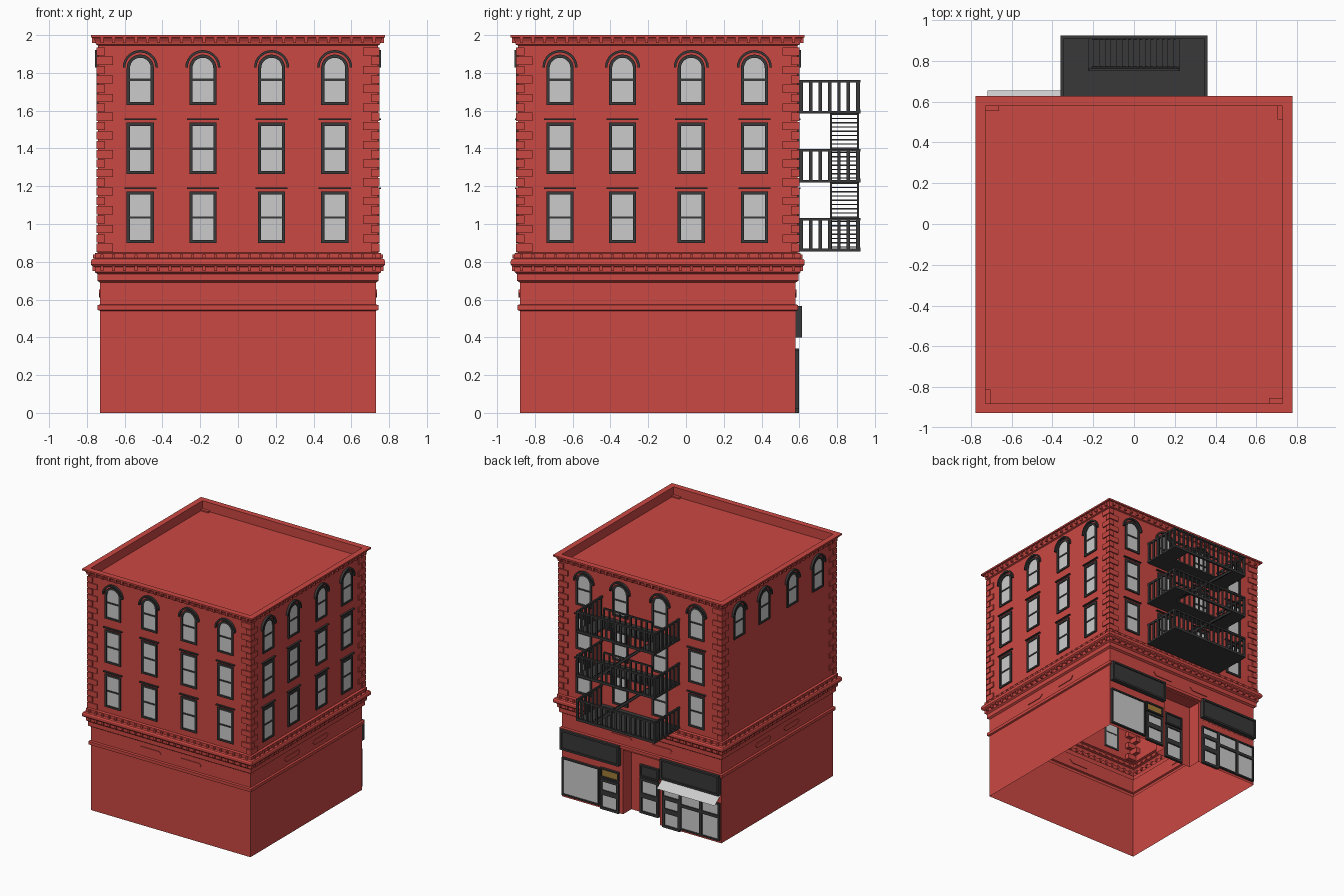
import bpy, bmesh, math
from mathutils import Matrix, Vector

if "Cube" in bpy.data.objects:
    bpy.data.objects.remove(bpy.data.objects["Cube"])

CY = -0.15                      # plan centre of the square building in y
I = Matrix.Identity(4)
# wall space (u along wall, d outward distance from centre, z) to world, sides: front, right, back, left
SIDES = [Matrix.Translation((0, CY, 0)) @ Matrix.Rotation(math.radians(90 * i), 4, 'Z')
         @ Matrix.Diagonal((1, -1, 1, 1)) for i in range(4)]


def material(name, rgb):
    m = bpy.data.materials.new(name)
    m.diffuse_color = (*rgb, 1)
    m.use_nodes = True
    m.node_tree.nodes["Principled BSDF"].inputs["Base Color"].default_value = m.diffuse_color
    return m


RED = material("red_masonry", (0.6, 0.065, 0.055))
DARK = material("dark_metal", (0.04, 0.04, 0.04))
GOLD = material("gold_panel", (0.36, 0.2, 0.04))


def finish(bm, name, mat=None):
    bmesh.ops.recalc_face_normals(bm, faces=bm.faces)
    me = bpy.data.meshes.new(name)
    bm.to_mesh(me)
    bm.free()
    ob = bpy.data.objects.new(name, me)
    bpy.context.collection.objects.link(ob)
    if mat:
        me.materials.append(mat)
    return ob


def prism(bm, outline, d0, d1, M=I):
    """Extrude a (u, z) outline from depth d0 to d1."""
    a = [bm.verts.new(M @ Vector((u, d0, z))) for u, z in outline]
    b = [bm.verts.new(M @ Vector((u, d1, z))) for u, z in outline]
    bm.faces.new(a)
    bm.faces.new(b)
    for i in range(len(a)):
        j = (i + 1) % len(a)
        bm.faces.new((a[i], a[j], b[j], b[i]))


def box(bm, x0, x1, y0, y1, z0, z1, M=I):
    prism(bm, [(x0, z0), (x1, z0), (x1, z1), (x0, z1)], y0, y1, M)


def ring(bm, outer, inner, d0, d1, M=I, closed=True):
    """Extruded band between two matching outlines."""
    n = len(outer)
    for i in range(n if closed else n - 1):
        j = (i + 1) % n
        prism(bm, [outer[i], outer[j], inner[j], inner[i]], d0, d1, M)


def loft(bm, profile, cap=False):
    """Square rings from (half width, z) pairs."""
    rows = [[bm.verts.new((sx * w, CY + sy * w, z)) for sx, sy in ((-1, -1), (1, -1), (1, 1), (-1, 1))]
            for w, z in profile]
    for a, b in zip(rows, rows[1:]):
        for i in range(4):
            j = (i + 1) % 4
            bm.faces.new((a[i], a[j], b[j], b[i]))
    if cap:
        bm.faces.new(rows[-1])


def rect(u0, u1, z0, z1):
    return [(u0, z0), (u1, z0), (u1, z1), (u0, z1)]


def arch(c, r, z0, zc, n=14):
    arc = [(c + r * math.cos(math.pi * k / n), zc + r * math.sin(math.pi * k / n)) for k in range(n + 1)]
    return [(c - r, z0), (c + r, z0)] + arc


# ground floor shell with a recessed entrance at the back, open underneath
bm = bmesh.new()
plan = [(-.73, -.88), (.73, -.88), (.73, .58), (.17, .58), (.17, .47), (-.17, .47), (-.17, .58), (-.73, .58)]
lo = [bm.verts.new((x, y, 0)) for x, y in plan]
hi = [bm.verts.new((x, y, .53)) for x, y in plan]
for i in range(8):
    j = (i + 1) % 8
    bm.faces.new((lo[i], lo[j], hi[j], hi[i]))
bm.faces.new(hi[3:7])
finish(bm, "ground_floor_walls", RED)

# belt course, middle cornice, upper walls, top cornice, parapet and roof
bm = bmesh.new()
loft(bm, [(.73, .53), (.73, .54), (.743, .545), (.743, .57), (.73, .575), (.73, .69), (.745, .7), (.745, .735),
          (.757, .745), (.757, .772), (.772, .778), (.778, .785), (.778, .805), (.772, .815), (.757, .82),
          (.757, .845), (.74, .85)])
finish(bm, "middle_cornice", RED)
bm = bmesh.new()
loft(bm, [(.74, .85), (.74, 1.945)])
finish(bm, "upper_walls", RED)
bm = bmesh.new()
loft(bm, [(.74, 1.945), (.752, 1.95), (.755, 1.965), (.765, 1.985), (.778, 1.987), (.778, 2), (.73, 2),
          (.73, 1.925)], cap=True)
finish(bm, "top_cornice_and_roof", RED)

# dentil rows and raised panels
bm = bmesh.new()
for M in SIDES:
    for k in range(25):
        u = -.72 + k * .06
        box(bm, u - .008, u + .008, .75, .772, 1.958, 1.987, M)
        box(bm, u - .008, u + .008, .75, .768, .82, .838, M)
        box(bm, u - .008, u + .008, .75, .77, .752, .778, M)
    for c in (-.187, .182):
        prism(bm, [(c - .075, .612), (c + .075, .612), (c + .1, .635), (c + .085, .652), (c - .085, .652),
                   (c - .1, .635)], .725, .736, M)
finish(bm, "dentils_and_panels", RED)

# corner quoins, alternating long and short
bm = bmesh.new()
for M in SIDES:
    for k in range(22):
        a, b = (.088, .045) if k % 2 else (.045, .088)
        z = .853 + k * .0495
        box(bm, .75 - a, .75, .75 - b, .75, z, z + .043, M)
finish(bm, "quoins", RED)

# windows: arched top row on all sides, rectangular rows except on the left side
frames, hoods, glass = bmesh.new(), bmesh.new(), bmesh.new()
for s, M in enumerate(SIDES):
    for c in (-.517, -.186, .178, .512):
        ring(frames, arch(c, .072, 1.63, 1.825), arch(c, .055, 1.645, 1.825), .735, .75, M)
        prism(glass, arch(c, .055, 1.645, 1.825), .736, .742, M)
        box(frames, c - .055, c + .055, .735, .747, 1.758, 1.77, M)
        ring(hoods, arch(c, .093, 1.82, 1.828)[2:], arch(c, .08, 1.82, 1.828)[2:], .735, .758, M, False)
        for z in (.9, 1.265) if s < 3 else ():
            ring(frames, rect(c - .072, c + .072, z, z + .272), rect(c - .055, c + .055, z + .015, z + .255),
                 .735, .75, M)
            prism(glass, rect(c - .055, c + .055, z + .015, z + .255), .736, .742, M)
            box(frames, c - .055, c + .055, .735, .747, z + .128, z + .14, M)
            box(hoods, c - .085, c + .085, .735, .756, z + .286, z + .294, M)
finish(frames, "window_frames", DARK)
finish(hoods, "window_hoods", DARK)
finish(glass, "window_glass")

# fire escape: platforms, railings and two stair flights
bm = bmesh.new()
X, Y0, Y1 = .36, .59, .92
for k, z in enumerate((.855, 1.22, 1.585)):
    if k == 0:
        box(bm, -X, X, Y0, Y1, z, z + .014)
    else:
        box(bm, -X, X, Y0, .76, z, z + .014)
        for s in (-1, 1):
            box(bm, min(s * X, s * .22), max(s * X, s * .22), .76, Y1, z, z + .014)
        box(bm, -.22, .22, .752, .762, z + .165, z + .178)
        for i in range(10):
            x = -.22 + i * .44 / 9
            box(bm, x - .006, x + .006, .752, .762, z, z + .17)
    box(bm, -X, X, Y1 - .012, Y1 + .004, z + .163, z + .178)
    box(bm, -X, X, Y1 - .012, Y1 + .004, z, z + .02)
    for i in range(17):
        x = -X + .008 + i * (2 * X - .016) / 16
        box(bm, x - .008, x + .008, Y1 - .01, Y1, z, z + .17)
    for s in (-1, 1):
        xa, xb = sorted((s * X, s * (X - .014)))
        box(bm, xa, xb, Y0, Y1, z + .163, z + .178)
        for i in range(7):
            y = .61 + i * .05
            box(bm, xa, xb, y - .009, y + .009, z, z + .17)
for z in (.865, 1.23):
    for y in (.762, .905):
        prism(bm, [(.235, z - .01), (.205, z - .01), (-.235, z + .36), (-.205, z + .36)], y, y + .01)
    for i in range(16):
        x = .21 - i * .028
        box(bm, x - .014, x + .014, .77, .907, z + .01 + i * .0225, z + .017 + i * .0225)
finish(bm, "fire_escape", DARK)

# shop fronts on the back wall
frames, glass, gold = bmesh.new(), bmesh.new(), bmesh.new()


def pane(x0, x1, z0, z1, y=.58, b=.012, fill=None):
    ring(frames, rect(x0, x1, z0, z1), rect(x0 + b, x1 - b, z0 + b, z1 - b), y - .005, y + .018)
    prism(fill or glass, rect(x0 + b, x1 - b, z0 + b, z1 - b), y - .004, y + .008)


pane(.38, .72, .02, .33)                       # large display window
for x0, x1 in ((.2, .37), (-.36, -.2)):        # shop doors
    pane(x0, x1, 0, .14, b=.02)
    pane(x0, x1, .14, .25, b=.02)
pane(.2, .37, .26, .34, fill=gold)
pane(-.36, -.2, .25, .33)
for x0, x1 in ((-.55, -.36), (-.72, -.55)):    # divided display window
    pane(x0, x1, .02, .22)
    pane(x0, x1, .22, .33)
pane(-.085, .085, 0, .15, y=.47, b=.02)        # recessed entrance door
pane(-.085, .085, .15, .29, y=.47, b=.02)
pane(-.085, .085, .3, .4, y=.47, fill=frames)
finish(frames, "shop_frames", DARK)
finish(glass, "shop_glass")
finish(gold, "door_transom", GOLD)

bm = bmesh.new()
for x0, x1 in ((.19, .725), (-.725, -.19)):
    prism(bm, rect(x0, x1, .4, .565), .575, .605)
    ring(bm, rect(x0, x1, .4, .565), rect(x0 + .015, x1 - .015, .415, .55), .6, .615)
finish(bm, "sign_boards", DARK)

# thin sloping awning
bm = bmesh.new()
bm.faces.new([bm.verts.new(p) for p in ((-.72, .58, .39), (-.19, .58, .39), (-.19, .655, .335), (-.72, .655, .335))])
finish(bm, "awning")
